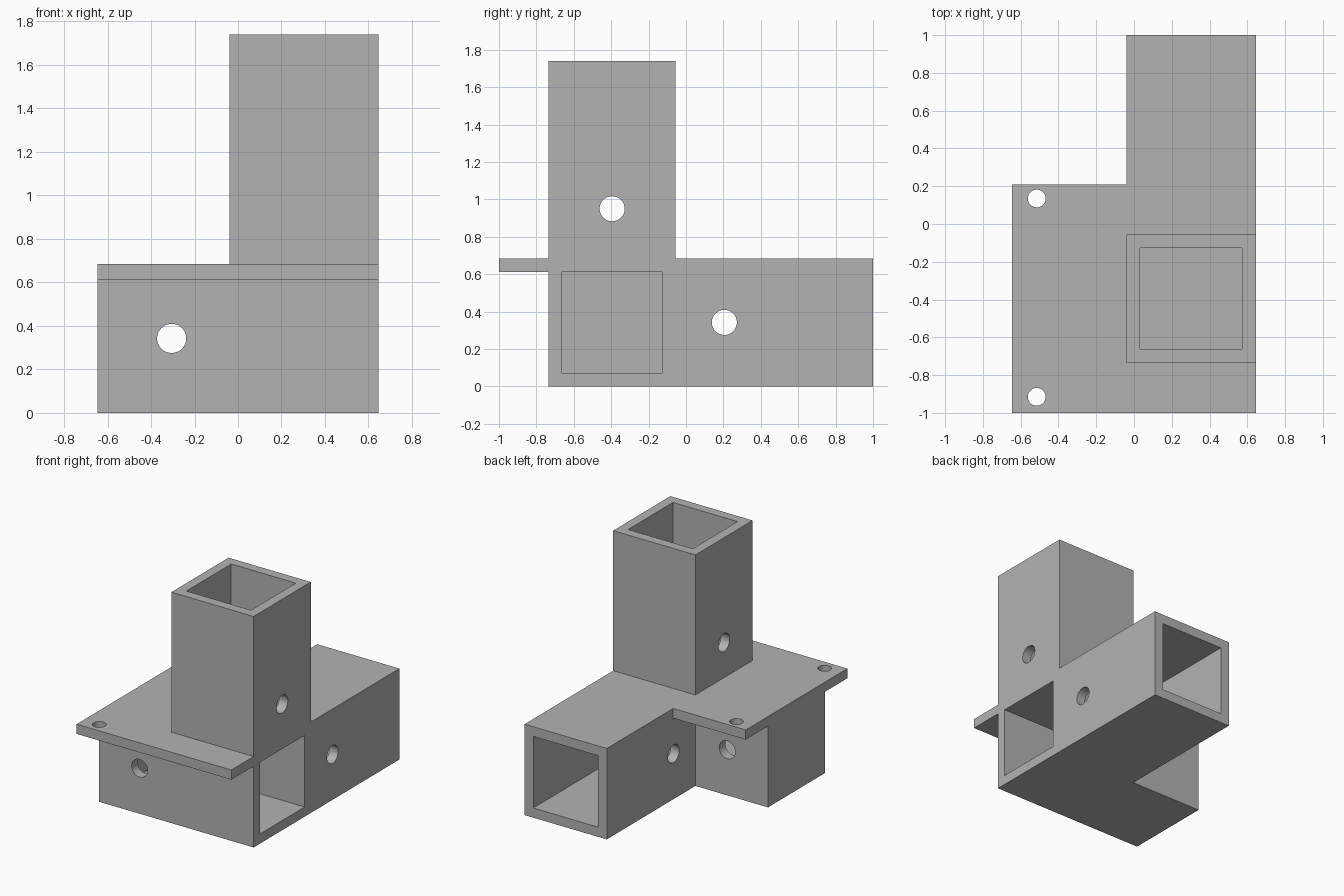
import bpy
import bmesh
import math
from mathutils import Matrix, Vector

if "Cube" in bpy.data.objects:
    bpy.data.objects.remove(bpy.data.objects["Cube"], do_unlink=True)

# Shared dimensions
WALL = 0.073
RIGHT, LEFT = -0.645, 0.645      # outer x limits
INNER = -0.04                    # x where the square tubes begin
FRONT, MID, BACK = -0.735, -0.055, 1.0
DECK, TOP = 0.685, 1.74
BOLT = 0.067
OUT = 0.2                        # how far cutters overshoot

grey = bpy.data.materials.new("plain_grey")
grey.use_nodes = True
colour = (0.45, 0.45, 0.45, 1)
grey.diffuse_color = colour
grey.node_tree.nodes["Principled BSDF"].inputs["Base Color"].default_value = colour


def add_object(name, bm):
    mesh = bpy.data.meshes.new(name)
    bm.to_mesh(mesh)
    bm.free()
    mesh.materials.append(grey)
    obj = bpy.data.objects.new(name, mesh)
    bpy.context.collection.objects.link(obj)
    return obj


def box(name, low, high):
    low, high = Vector(low), Vector(high)
    bm = bmesh.new()
    place = Matrix.Translation((low + high) / 2) @ Matrix.Diagonal((*(high - low), 1))
    bmesh.ops.create_cube(bm, size=1, matrix=place)
    return add_object(name, bm)


def drill(name, centre, axis, radius, length):
    bm = bmesh.new()
    turn = Vector((0, 0, 1)).rotation_difference(Vector(axis)).to_matrix().to_4x4()
    bmesh.ops.create_cone(bm, cap_ends=True, segments=48, radius1=radius, radius2=radius,
                          depth=length, matrix=Matrix.Translation(centre) @ turn)
    return add_object(name, bm)


def combine(target, tool, operation):
    tool.hide_render = True
    mod = target.modifiers.new(operation.lower(), "BOOLEAN")
    mod.operation = operation
    mod.solver = "EXACT"
    mod.object = tool
    bpy.context.view_layer.objects.active = target
    bpy.ops.object.modifier_apply(modifier=mod.name)
    bpy.data.objects.remove(tool, do_unlink=True)


# Three square arms and the mounting plate, joined into one solid
bracket = box("corner_bracket", (RIGHT, FRONT, 0), (LEFT, MID, DECK))
for part in (
    box("back_arm", (INNER, FRONT, 0), (LEFT, BACK, DECK)),
    box("upright_arm", (INNER, FRONT, 0), (LEFT, MID, TOP)),
    box("mounting_plate", (RIGHT, -1, DECK - WALL), (LEFT, 0.21, DECK)),
):
    combine(bracket, part, "UNION")

# Sockets: each is open at one end and closed at the other
for socket in (
    box("side_socket", (RIGHT + WALL, FRONT + WALL, WALL),
        (LEFT + OUT, MID - WALL, DECK - WALL)),
    box("back_socket", (INNER + WALL, MID, WALL),
        (LEFT - WALL, BACK + OUT, DECK - WALL)),
    box("upright_socket", (INNER + WALL, FRONT + WALL, DECK),
        (LEFT - WALL, MID - WALL, TOP + OUT)),
):
    combine(bracket, socket, "DIFFERENCE")

# Bolt holes through both walls of each arm, and screw holes in the plate
mid_x, mid_y = (INNER + LEFT) / 2, (FRONT + MID) / 2
holes = [
    ((-0.305, mid_y, DECK / 2), (0, 1, 0), BOLT, 1),
    ((mid_x, 0.205, DECK / 2), (1, 0, 0), BOLT, 1),
    ((mid_x, mid_y, 0.95), (1, 0, 0), BOLT, 1),
    ((-0.515, 0.135, DECK), (0, 0, 1), 0.047, 0.4),
    ((-0.515, -0.915, DECK), (0, 0, 1), 0.047, 0.4),
]
for hole in holes:
    combine(bracket, drill("hole_cutter", *hole), "DIFFERENCE")

# Smooth the hole walls, keep every edge crisp
bpy.ops.object.select_all(action="DESELECT")
bracket.select_set(True)
bpy.context.view_layer.objects.active = bracket
bpy.ops.object.shade_smooth_by_angle(angle=math.radians(30))
